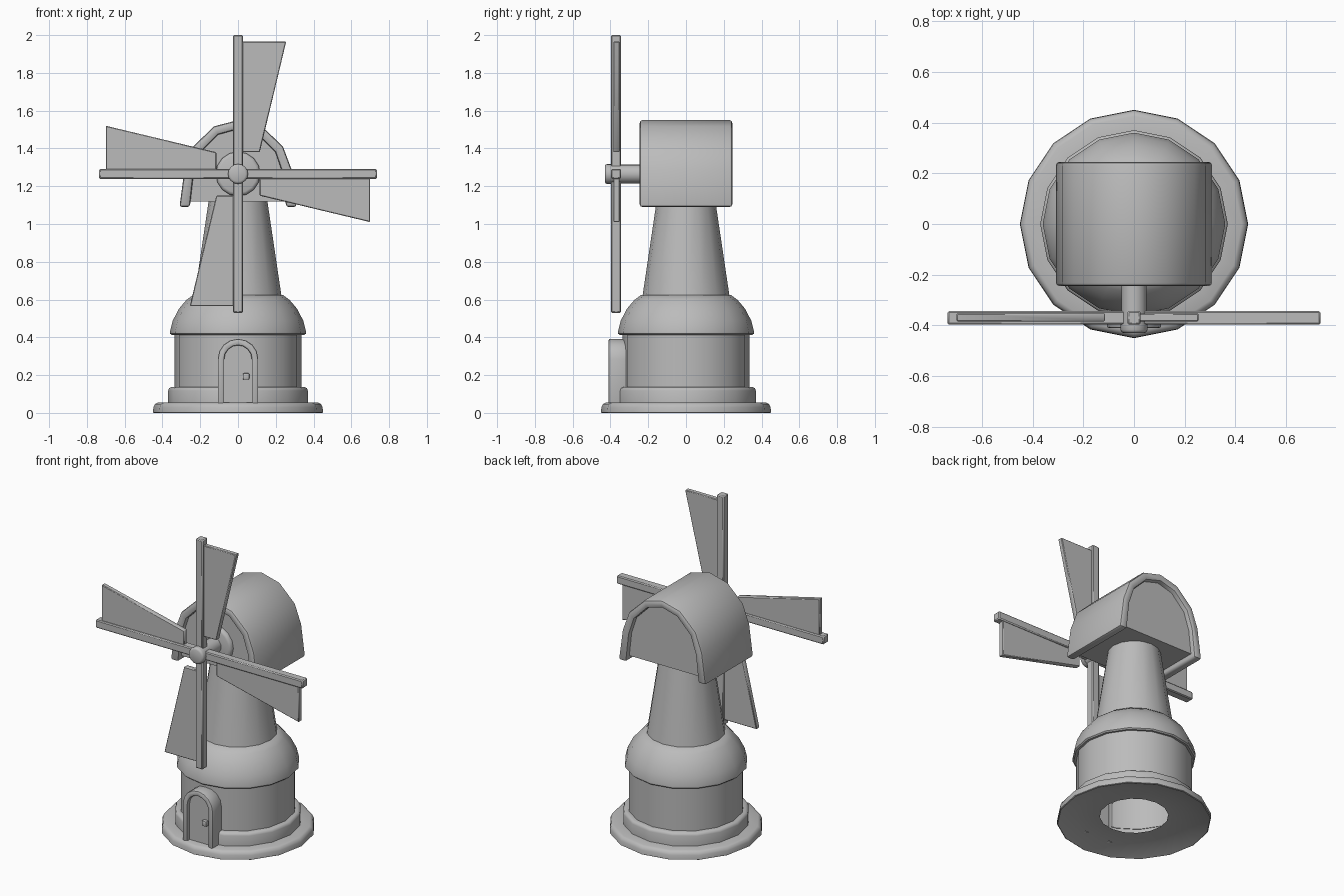
import bpy, bmesh, math
from mathutils import Matrix

if "Cube" in bpy.data.objects:
    bpy.data.objects.remove(bpy.data.objects["Cube"])

gray = bpy.data.materials.new("plain gray")
gray.diffuse_color = (0.5, 0.5, 0.5, 1)
gray.use_nodes = True
gray.node_tree.nodes["Principled BSDF"].inputs["Base Color"].default_value = gray.diffuse_color


def finish(bm, name, bevel=0.0, segs=2, smooth=42):
    """Bevel hard edges, mark smooth shading and link the object."""
    if bevel:
        bm.normal_update()
        hard = [e for e in bm.edges if e.is_manifold and e.calc_face_angle(0) > math.radians(50)]
        bmesh.ops.bevel(bm, geom=hard, offset=bevel, segments=segs, profile=0.5,
                        affect='EDGES', clamp_overlap=True)
    bm.normal_update()
    for f in bm.faces:
        f.smooth = True
    for e in bm.edges:
        e.smooth = e.calc_face_angle(0) < math.radians(smooth)
    me = bpy.data.meshes.new(name)
    bm.to_mesh(me)
    bm.free()
    me.materials.append(gray)
    ob = bpy.data.objects.new(name, me)
    bpy.context.collection.objects.link(ob)
    return ob


def lathe(name, profile, sides=16, matrix=None, cap=False):
    """Revolve (radius, height) points about z."""
    bm = bmesh.new()
    rings = [[bm.verts.new((r * math.cos(2 * math.pi * i / sides),
                            r * math.sin(2 * math.pi * i / sides), h))
              for i in range(sides)] for r, h in profile]
    for a, b in zip(rings, rings[1:]):
        for i in range(sides):
            j = (i + 1) % sides
            bm.faces.new((a[i], a[j], b[j], b[i]))
    if cap:
        bm.faces.new(rings[-1])
    if matrix:
        bm.transform(matrix)
    return finish(bm, name)


def slab(name, pts, y0, y1, bevel=0.0, segs=2, matrix=None):
    """Extrude an (x, z) outline from y0 to y1."""
    bm = bmesh.new()
    f = bm.faces.new([bm.verts.new((x, y0, z)) for x, z in pts])
    ext = bmesh.ops.extrude_face_region(bm, geom=[f])
    bmesh.ops.translate(bm, vec=(0, y1 - y0, 0),
                        verts=[v for v in ext['geom'] if isinstance(v, bmesh.types.BMVert)])
    bmesh.ops.recalc_face_normals(bm, faces=bm.faces)
    if matrix:
        bm.transform(matrix)
    return finish(bm, name, bevel, segs)


def mirrored(half):
    """Half outline from right foot to the top centre, mirrored to the left foot."""
    return half + [(-x, z) for x, z in reversed(half[:-1])]


def rect(x0, x1, z0, z1):
    return [(x0, z0), (x1, z0), (x1, z1), (x0, z1)]


# round base with hollow underside, and the step above it
lathe("base_disc", [(0.2, 0.035), (0.335, 0.035), (0.445, 0.0), (0.45, 0.003), (0.448, 0.03),
                    (0.44, 0.047), (0.425, 0.054), (0.335, 0.054)])
lathe("base_step", [(0.37, 0.05), (0.37, 0.118), (0.365, 0.13), (0.353, 0.136), (0.333, 0.136)])

# lower wall, rounded skirt roof and tapered tower
lathe("lower_wall", [(0.337, 0.05), (0.337, 0.42)])
lathe("skirt_roof", [(0.335, 0.415), (0.352, 0.413), (0.36, 0.42), (0.36, 0.43), (0.346, 0.487),
                     (0.314, 0.55), (0.273, 0.598), (0.238, 0.624), (0.22, 0.624)])
lathe("tower", [(0.23, 0.62), (0.155, 1.125)])

# arched cap: outer shell and recessed body
outer = [(0.31, 1.09), (0.283, 1.29), (0.238, 1.41), (0.127, 1.517), (0, 1.55)]
inner = [(0.255, 1.09), (0.235, 1.27), (0.198, 1.38), (0.105, 1.473), (0, 1.502)]
slab("cap_shell", mirrored(outer) + mirrored(inner)[::-1], -0.245, 0.245, 0.014)
body = [(0.27, 1.12), (0.25, 1.28), (0.21, 1.39), (0.112, 1.488), (0, 1.52)]
slab("cap_body", mirrored(body), -0.215, 0.215)

# axle, its flange and the hub cap, all pointing to the front
HUB_Z = 1.265
axis = Matrix.Translation((0, 0, HUB_Z)) @ Matrix.Rotation(math.pi / 2, 4, 'X')
lathe("axle_flange", [(0.118, 0.2), (0.118, 0.228), (0.11, 0.238), (0.1, 0.242)], 16, axis, True)
lathe("axle", [(0.05, 0.2), (0.05, 0.4)], 16, axis, True)
lathe("hub_cap", [(0.04, 0.392), (0.053, 0.395), (0.053, 0.418), (0.049, 0.426), (0.04, 0.43)],
      16, axis, True)

# four arms with tapered sails
for i, side in enumerate(("top", "left", "bottom", "right")):
    turn = Matrix.Translation((0, 0, HUB_Z)) @ Matrix.Rotation(-i * math.pi / 2, 4, 'Y')
    slab(side + "_arm", rect(-0.026, 0.026, 0.0, 0.735), -0.397, -0.343, 0.006, 1, turn)
    slab(side + "_sail", [(0.01, 0.115), (0.115, 0.115), (0.255, 0.70), (0.01, 0.70)],
         -0.384, -0.352, 0.004, 1, turn)


# door frame, door and knob
def arch(r, z0, spring, n=8):
    return [(r, z0)] + [(r * math.cos(math.pi * k / n), spring + r * math.sin(math.pi * k / n))
                        for k in range(n + 1)] + [(-r, z0)]


slab("door_frame", arch(0.107, 0.03, 0.285) + arch(0.073, 0.03, 0.285)[::-1], -0.41, -0.315, 0.008)
slab("door", arch(0.08, 0.04, 0.285), -0.385, -0.32)
slab("door_knob", rect(0.026, 0.06, 0.176, 0.21), -0.408, -0.38, 0.006)
